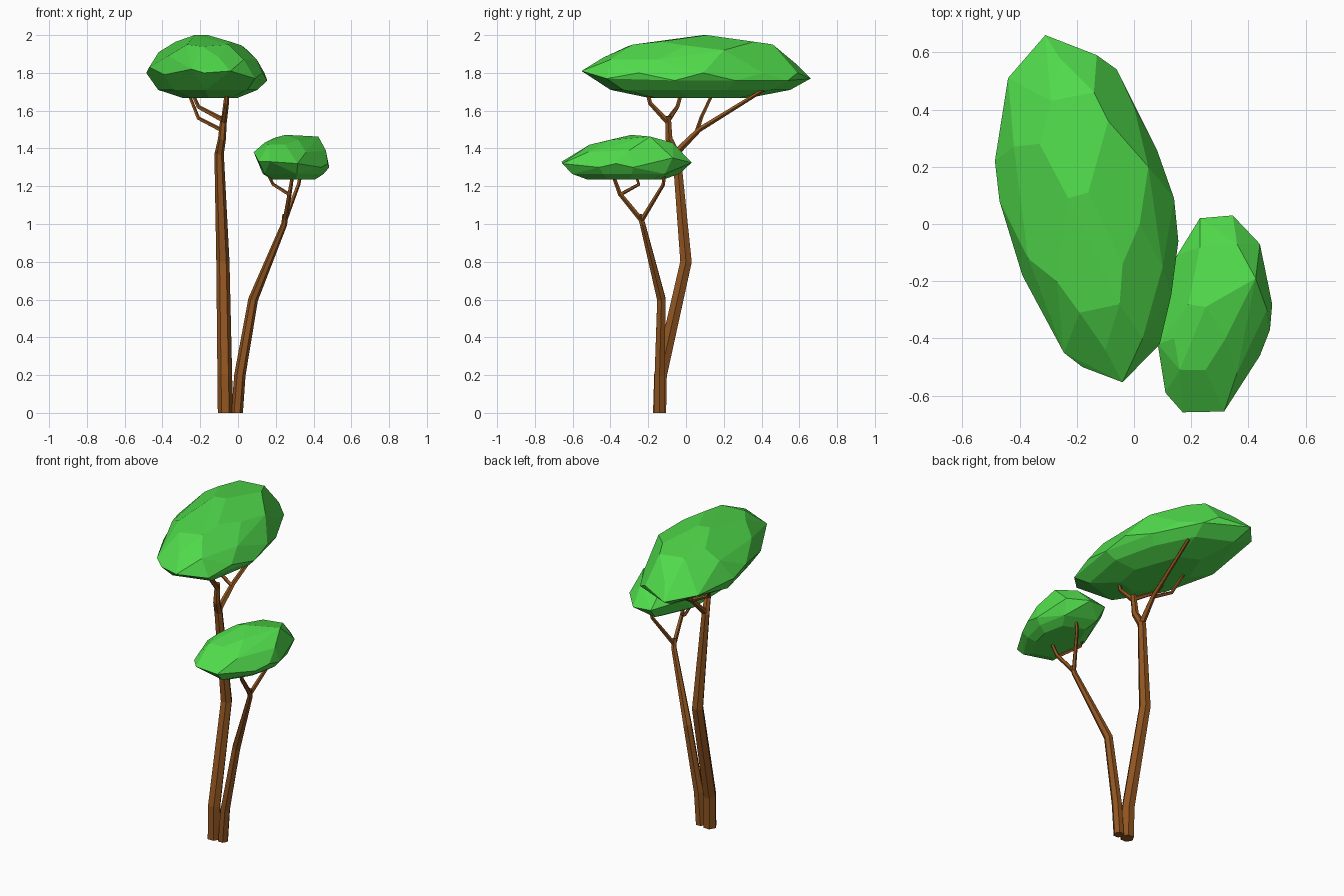
import bpy, bmesh, math
from mathutils import Vector


def material(name, rgb):
    m = bpy.data.materials.new(name)
    m.diffuse_color = (*rgb, 1)
    return m


BARK = material("bark", (0.28, 0.09, 0.015))
LEAF = material("leaf", (0.08, 0.70, 0.07))


def finish(bm, name, mat):
    bmesh.ops.recalc_face_normals(bm, faces=bm.faces[:])
    me = bpy.data.meshes.new(name)
    bm.to_mesh(me)
    bm.free()
    me.materials.append(mat)
    ob = bpy.data.objects.new(name, me)
    bpy.context.collection.objects.link(ob)
    return ob


def limb(name, path, sides=6):
    """Tapered faceted tube through (x, y, z, radius) points."""
    bm = bmesh.new()
    pts = [Vector(p[:3]) for p in path]
    rings = []
    for i, p in enumerate(pts):
        t = (pts[min(i + 1, len(pts) - 1)] - pts[max(i - 1, 0)]).normalized()
        if p.z == 0:
            t = Vector((0, 0, 1))
        u = Vector((0, 1, 0)).cross(t)
        if u.length < 0.3:
            u = Vector((1, 0, 0))
        u = (u - t * u.dot(t)).normalized()
        v = t.cross(u)
        rings.append([bm.verts.new(p + path[i][3] * (u * math.cos(a) + v * math.sin(a)))
                      for a in (math.tau * k / sides for k in range(sides))])
    for a, b in zip(rings, rings[1:]):
        for k in range(sides):
            n = (k + 1) % sides
            bm.faces.new((a[k], a[n], b[n], b[k]))
    bm.faces.new(rings[0][::-1])
    bm.faces.new(rings[-1])
    return finish(bm, name, BARK)


def canopy(name, rim, top, floor):
    """Faceted hull: widest rim, upper points, and (scale, z) rings underneath."""
    bm = bmesh.new()
    c = sum((Vector(p) for p in rim), Vector()) / len(rim)
    pts = [Vector(p) for p in rim + top]
    for s, z in floor:
        for p in rim[::2]:
            q = c + (Vector(p) - c) * s
            pts.append(Vector((q.x, q.y, z)))
    for p in pts:
        bm.verts.new(p)
    res = bmesh.ops.convex_hull(bm, input=bm.verts[:])
    junk = {g for g in res["geom_interior"] + res["geom_unused"]
            if isinstance(g, bmesh.types.BMVert)}
    bmesh.ops.delete(bm, geom=list(junk), context='VERTS')
    bmesh.ops.dissolve_limit(bm, angle_limit=math.radians(6),
                             verts=bm.verts[:], edges=bm.edges[:])
    return finish(bm, name, LEAF)


# Tall trunk and its branches
limb("tall_trunk", [(-.067, -.14, 0, .04), (-.07, -.135, .2, .039), (-.08, 0, .8, .035),
                    (-.1, -.05, 1.37, .025), (-.085, -.09, 1.45, .021), (-.075, -.095, 1.57, .017)])
limb("tall_front_branch", [(-.075, -.095, 1.54, .016), (-.06, -.19, 1.64, .012),
                           (-.06, -.21, 1.72, .01)], 5)
limb("tall_left_branch", [(-.08, -.095, 1.55, .015), (-.21, -.045, 1.62, .011),
                          (-.25, -.02, 1.71, .01)], 5)
limb("tall_back_branch", [(-.1, -.06, 1.37, .02), (-.085, .07, 1.5, .014),
                          (-.06, .41, 1.71, .01)], 5)
limb("tall_back_twig", [(-.085, .06, 1.495, .012), (-.21, .08, 1.56, .01),
                        (-.27, .15, 1.71, .008)], 5)

# Short trunk and its branches
limb("short_trunk", [(-.005, -.14, 0, .031), (.01, -.14, .2, .03), (.08, -.13, .6, .026),
                     (.245, -.23, 1.0, .016), (.25, -.245, 1.05, .015)])
limb("short_front_branch", [(.248, -.235, 1.02, .014), (.272, -.35, 1.16, .012),
                            (.29, -.39, 1.27, .009)], 5)
limb("short_front_twig", [(.272, -.35, 1.155, .01), (.185, -.25, 1.21, .009),
                          (.155, -.27, 1.27, .008)], 5)
limb("short_back_branch", [(.248, -.235, 1.02, .013), (.32, -.12, 1.21, .01),
                           (.345, -.11, 1.33, .009)], 5)

# Tall canopy
canopy("tall_canopy",
       [(-.31, .66, 1.77), (-.13, .59, 1.80), (-.06, .54, 1.76), (0, .41, 1.80),
        (.08, .26, 1.76), (.14, .09, 1.80), (.155, -.06, 1.76), (.13, -.25, 1.80),
        (.09, -.42, 1.77), (-.04, -.553, 1.81), (-.18, -.50, 1.80), (-.245, -.45, 1.82),
        (-.39, -.18, 1.79), (-.47, .08, 1.83), (-.486, .22, 1.80), (-.44, .51, 1.79)],
       [(-.23, .09, 2.0), (-.16, .11, 2.0), (-.29, .43, 1.955), (-.14, .46, 1.95),
        (-.09, .36, 1.965), (.05, .2, 1.92), (.02, 0, 1.945), (-.04, -.14, 1.965),
        (-.05, -.28, 1.95), (-.19, -.31, 1.94), (-.27, -.2, 1.95), (-.37, -.12, 1.89),
        (-.42, .27, 1.91), (-.33, .28, 1.965), (.1, -.15, 1.87), (-.1, -.44, 1.88),
        (.03, -.40, 1.87), (-.26, .58, 1.85)],
       [(.82, 1.71), (.45, 1.667)])

# Short canopy
canopy("short_canopy",
       [(.23, .02, 1.33), (.345, .03, 1.325), (.44, -.07, 1.35), (.46, -.18, 1.33),
        (.483, -.28, 1.30), (.475, -.37, 1.32), (.44, -.46, 1.30), (.36, -.57, 1.33),
        (.315, -.655, 1.32), (.17, -.658, 1.33), (.11, -.59, 1.33), (.083, -.42, 1.38),
        (.10, -.27, 1.34), (.15, -.11, 1.35)],
       [(.25, -.29, 1.472), (.29, -.29, 1.468), (.425, -.19, 1.463), (.465, -.30, 1.39),
        (.36, -.07, 1.43), (.23, -.08, 1.42), (.19, -.28, 1.455), (.14, -.40, 1.43),
        (.16, -.51, 1.42), (.25, -.51, 1.42), (.32, -.40, 1.445), (.36, -.52, 1.38)],
       [(.84, 1.265), (.6, 1.236)])
